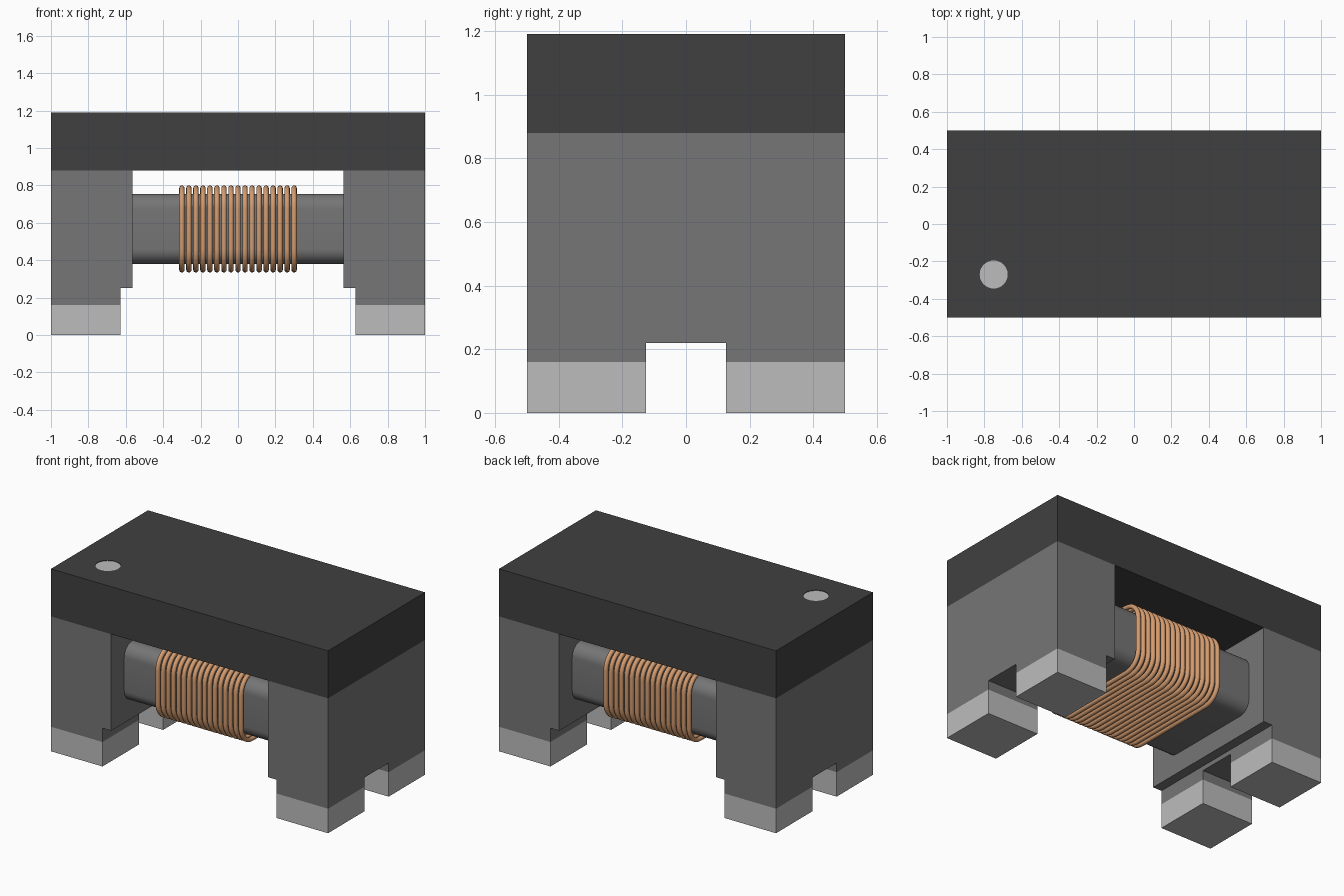
import bpy, bmesh, math

cube = bpy.data.objects.get("Cube")
if cube:
    bpy.data.objects.remove(cube, do_unlink=True)


def material(name, rgb, rough=0.6):
    m = bpy.data.materials.new(name)
    m.use_nodes = True
    m.diffuse_color = (*rgb, 1)
    bsdf = m.node_tree.nodes["Principled BSDF"]
    bsdf.inputs["Base Color"].default_value = (*rgb, 1)
    bsdf.inputs["Roughness"].default_value = rough
    return m


CHARCOAL = material("charcoal", (0.051, 0.051, 0.051))
GREY = material("ferrite grey", (0.18, 0.18, 0.18))
SILVER = material("silver", (0.505, 0.505, 0.505))
COPPER = material("copper", (0.65, 0.33, 0.16))


def select(obj):
    bpy.ops.object.select_all(action='DESELECT')
    obj.select_set(True)
    bpy.context.view_layer.objects.active = obj


def prism(name, points, direction, mat):
    """Extrude a closed polygon of 3D points along a direction."""
    bm = bmesh.new()
    face = bm.faces.new([bm.verts.new(p) for p in points])
    new = bmesh.ops.extrude_face_region(bm, geom=[face])["geom"]
    bmesh.ops.translate(bm, vec=direction,
                        verts=[v for v in new if isinstance(v, bmesh.types.BMVert)])
    bmesh.ops.recalc_face_normals(bm, faces=bm.faces[:])
    mesh = bpy.data.meshes.new(name)
    bm.to_mesh(mesh)
    bm.free()
    mesh.materials.append(mat)
    obj = bpy.data.objects.new(name, mesh)
    bpy.context.collection.objects.link(obj)
    return obj


def box(name, x0, x1, y0, y1, z0, z1, mat):
    return prism(name, [(x0, y0, z0), (x1, y0, z0), (x1, y1, z0), (x0, y1, z0)],
                 (0, 0, z1 - z0), mat)


def disc(name, x, y, z0, z1, r, mat, n=48):
    ring = [(x + r * math.cos(math.tau * i / n), y + r * math.sin(math.tau * i / n), z0)
            for i in range(n)]
    return prism(name, ring, (0, 0, z1 - z0), mat)


def cut(obj, cutter):
    """Subtract the cutter, then discard it."""
    mod = obj.modifiers.new("cut", 'BOOLEAN')
    mod.operation = 'DIFFERENCE'
    mod.solver = 'EXACT'
    mod.object = cutter
    select(obj)
    bpy.ops.object.modifier_apply(modifier=mod.name)
    bpy.data.objects.remove(cutter, do_unlink=True)


def rounded_loop(x, half_y, half_z, mid_z, r, steps=8):
    """Rounded rectangle in the YZ plane."""
    pts = []
    for k, (sy, sz) in enumerate([(1, 1), (-1, 1), (-1, -1), (1, -1)]):
        for i in range(steps + 1):
            a = math.pi / 2 * (k + i / steps)
            pts.append((x, sy * (half_y - r) + r * math.cos(a),
                        mid_z + sz * (half_z - r) + r * math.sin(a)))
    return pts


# Top plate with a shallow round orientation mark
CAP_Z, TOP_Z = 0.88, 1.19
cap = box("top_plate", -1, 1, -0.5, 0.5, CAP_Z, TOP_Z, CHARCOAL)
cut(cap, disc("mark_cutter", -0.75, -0.27, TOP_Z - 0.005, TOP_Z + 0.05, 0.075, CHARCOAL))
disc("orientation_mark", -0.75, -0.27, TOP_Z - 0.007, TOP_Z - 0.003, 0.0749, SILVER)

# End blocks with stepped inner side, foot notch and plated feet
PAD_Z, NOTCH = 0.16, 0.125
for side, s in (("left", 1), ("right", -1)):
    profile = [(1, PAD_Z), (1, CAP_Z), (0.565, CAP_Z), (0.565, 0.25), (0.628, 0.25),
               (0.628, PAD_Z)]
    block = prism(side + "_end_block", [(s * x, -0.5, z) for x, z in profile],
                  (0, 1, 0), GREY)
    cut(block, box("notch_cutter", min(s * 0.5, s * 1.1), max(s * 0.5, s * 1.1),
                   -NOTCH, NOTCH, 0.05, 0.22, GREY))
    x0, x1 = sorted((s * 0.628, s))
    box(side + "_front_foot_pad", x0, x1, -0.5, -NOTCH, 0, PAD_Z, SILVER)
    box(side + "_back_foot_pad", x0, x1, NOTCH, 0.5, 0, PAD_Z, SILVER)

# Rounded core bar between the blocks
MID_Z, HALF_Y, HALF_Z, CORNER = 0.567, 0.366, 0.1875, 0.08
core = prism("core_bar", rounded_loop(-0.57, HALF_Y, HALF_Z, MID_Z, CORNER),
             (1.14, 0, 0), GREY)
select(core)
bpy.ops.object.shade_smooth_by_angle(angle=math.radians(30))

# Copper winding: evenly spaced closed turns
TURNS, PITCH, WIRE, GAP = 17, 0.0375, 0.0145, 0.031
curve = bpy.data.curves.new("winding", 'CURVE')
curve.dimensions = '3D'
curve.bevel_depth = WIRE
curve.bevel_resolution = 3
for i in range(TURNS):
    pts = rounded_loop((i - (TURNS - 1) / 2) * PITCH, HALF_Y + GAP, HALF_Z + GAP,
                       MID_Z, CORNER + GAP)
    spline = curve.splines.new('POLY')
    spline.points.add(len(pts) - 1)
    for p, co in zip(spline.points, pts):
        p.co = (*co, 1)
    spline.use_cyclic_u = True
curve.materials.append(COPPER)
winding = bpy.data.objects.new("copper_winding", curve)
bpy.context.collection.objects.link(winding)
select(winding)
bpy.ops.object.convert(target='MESH')
bpy.ops.object.shade_smooth_by_angle(angle=math.radians(60))
